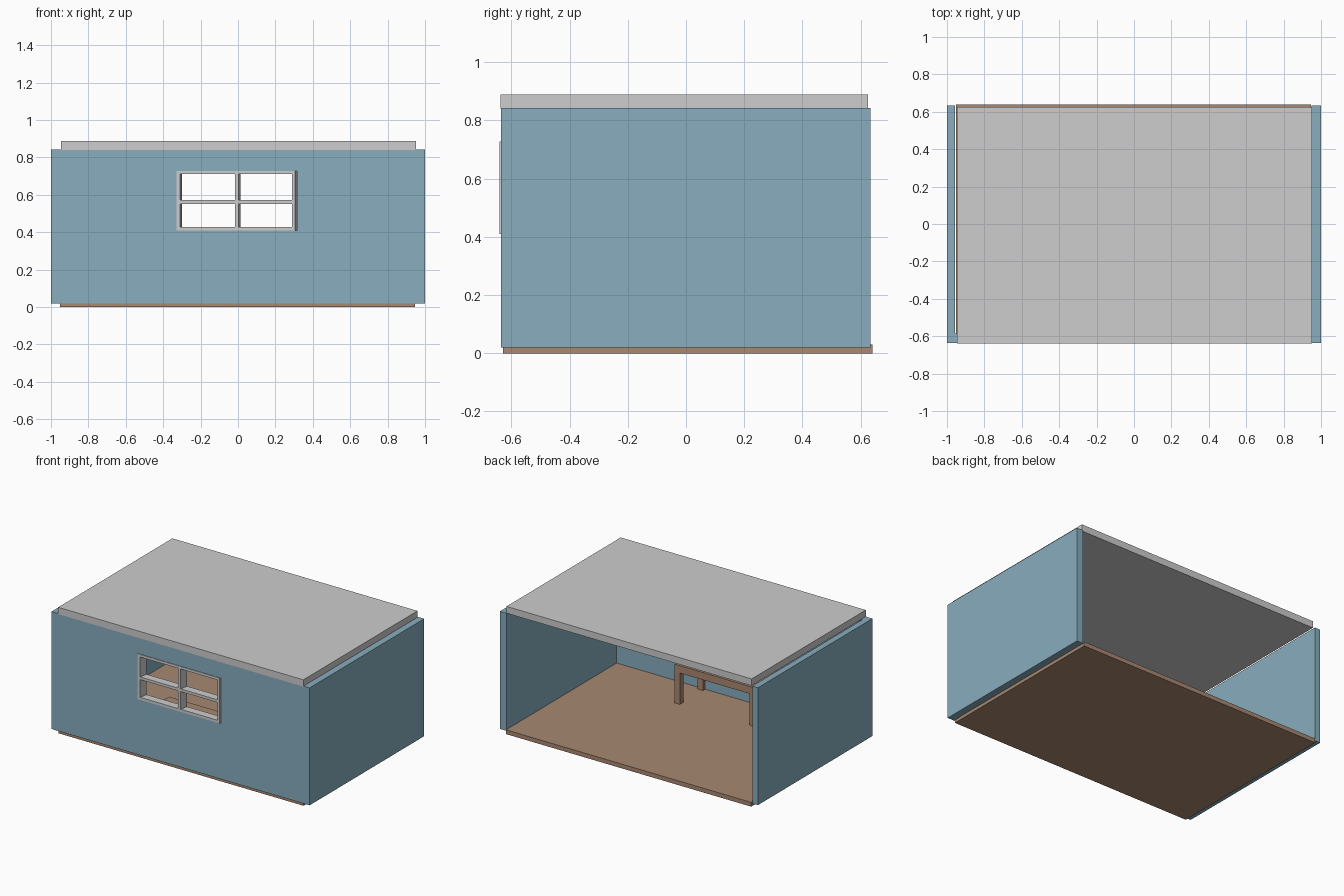
import bpy, bmesh

if "Cube" in bpy.data.objects:
    bpy.data.objects.remove(bpy.data.objects["Cube"])


def material(name, rgb):
    lin = [(c / 255 / 12.92) if c < 10 else ((c / 255 + 0.055) / 1.055) ** 2.4 for c in rgb]
    m = bpy.data.materials.new(name)
    m.diffuse_color = (*lin, 1)
    m.use_nodes = True
    m.node_tree.nodes["Principled BSDF"].inputs["Base Color"].default_value = m.diffuse_color
    return m


BLUE = material("wall_blue", (136, 173, 190))
GREY = material("light_grey", (205, 205, 205))
BROWN = material("wood_brown", (168, 136, 113))


def finish(name, bm, mat):
    bmesh.ops.recalc_face_normals(bm, faces=bm.faces)
    me = bpy.data.meshes.new(name)
    bm.to_mesh(me)
    bm.free()
    ob = bpy.data.objects.new(name, me)
    bpy.context.collection.objects.link(ob)
    if mat:
        me.materials.append(mat)
    return ob


def extrude(name, outline, z0, z1, mat):
    """Vertical prism from an outline in x and y."""
    bm = bmesh.new()
    face = bm.faces.new([bm.verts.new((x, y, z0)) for x, y in outline])
    new = bmesh.ops.extrude_face_region(bm, geom=[face])["geom"]
    bmesh.ops.translate(bm, vec=(0, 0, z1 - z0),
                        verts=[v for v in new if isinstance(v, bmesh.types.BMVert)])
    return finish(name, bm, mat)


def box(name, x, y, z, mat):
    return extrude(name, [(x[0], y[0]), (x[1], y[0]), (x[1], y[1]), (x[0], y[1])],
                   z[0], z[1], mat)


# Floor and roof slabs
box("floor", (-0.953, 0.947), (-0.628, 0.64), (0, 0.03), BROWN)
box("roof", (-0.947, 0.953), (-0.638, 0.626), (0.84, 0.888), GREY)

# Walls: U-shaped plan, open at the back
walls = extrude("walls", [(-1, -0.636), (1, -0.636), (1, 0.633), (0.95, 0.633),
                          (0.95, -0.585), (-0.957, -0.585), (-0.957, 0.633), (-1, 0.633)],
                0.02, 0.843, BLUE)

# Window opening
cutter = box("window_cutter", (-0.33, 0.315), (-0.7, -0.5), (0.41, 0.728), None)
cutter.hide_render = True
cutter.hide_viewport = True
cut = walls.modifiers.new("window_opening", "BOOLEAN")
cut.operation = "DIFFERENCE"
cut.solver = "EXACT"
cut.object = cutter

# Window frame: grid of cells without the four panes, slightly skewed in depth
xs = [-0.33, -0.31, -0.017, 0.004, 0.288, 0.305]
zs = [0.41, 0.428, 0.552, 0.571, 0.71, 0.728]
bm = bmesh.new()
grid = [[bm.verts.new((x, -0.64, z)) for z in zs] for x in xs]
for i in range(5):
    for j in range(5):
        if not (i % 2 and j % 2):
            bm.faces.new((grid[i][j], grid[i + 1][j], grid[i + 1][j + 1], grid[i][j + 1]))
new = bmesh.ops.extrude_face_region(bm, geom=bm.faces[:])["geom"]
bmesh.ops.translate(bm, vec=(0.01, 0.057, 0),
                    verts=[v for v in new if isinstance(v, bmesh.types.BMVert)])
finish("window_frame", bm, GREY)

# Table under the window
TX, TY, LEG = (-0.32, 0.302), (-0.6, -0.305), 0.04
box("table_top", TX, TY, (0.25, 0.302), BROWN)
for side, x in (("left", TX[0]), ("right", TX[1] - LEG)):
    for end, y in (("front", TY[0]), ("back", TY[1] - LEG)):
        box(f"table_leg_{end}_{side}", (x, x + LEG), (y, y + LEG), (0.03, 0.25), BROWN)
